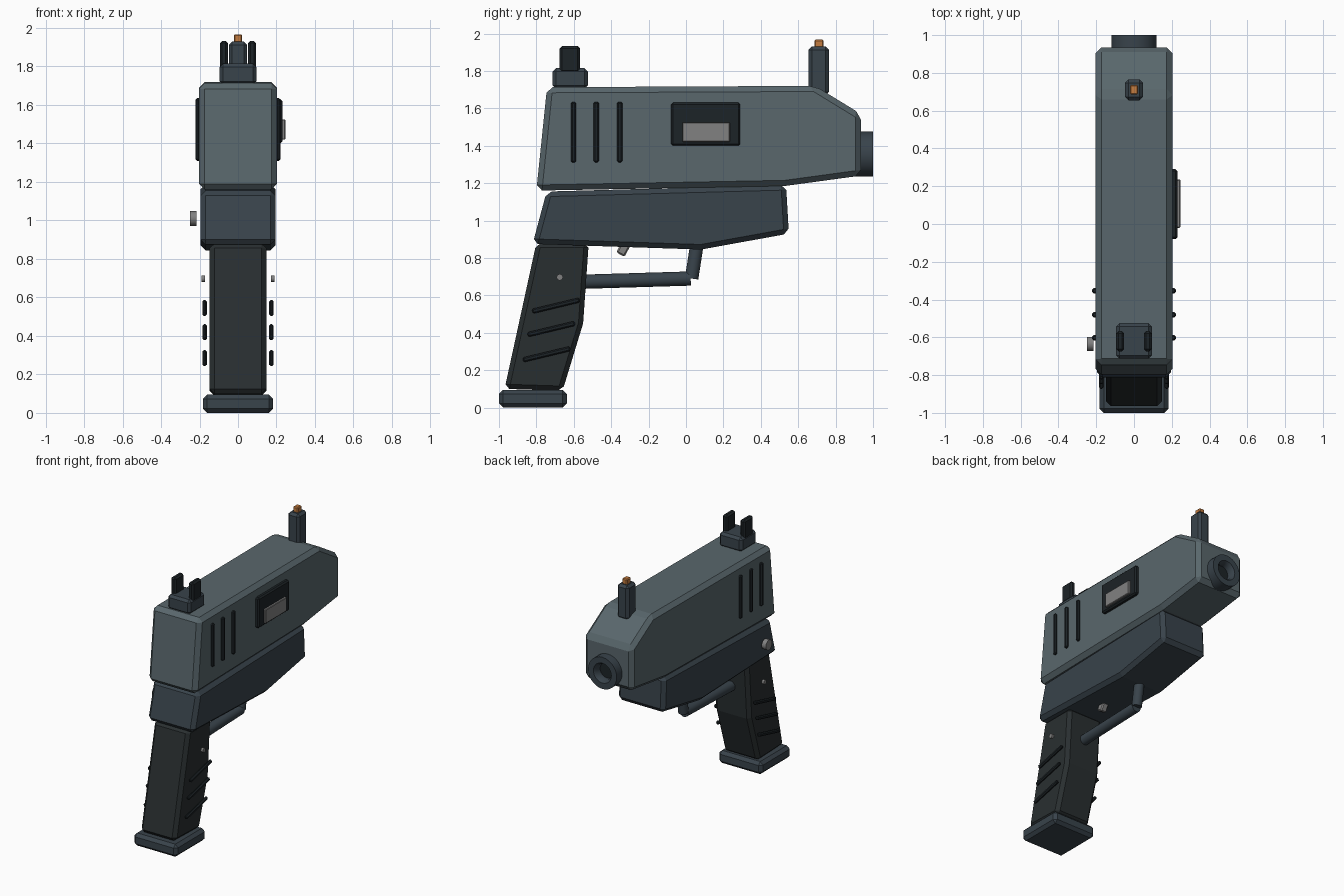
import bpy, bmesh, math
from mathutils import Vector

if "Cube" in bpy.data.objects:
    bpy.data.objects.remove(bpy.data.objects["Cube"])


def material(name, r, g, b):
    m = bpy.data.materials.new(name)
    m.diffuse_color = (r, g, b, 1)
    m.use_nodes = True
    m.node_tree.nodes["Principled BSDF"].inputs["Base Color"].default_value = m.diffuse_color
    return m


STEEL = material("slide_steel", 0.10, 0.135, 0.15)
FRAME = material("frame_grey", 0.04, 0.056, 0.07)
GRIP = material("grip_dark", 0.022, 0.028, 0.03)
BLACK = material("black", 0.012, 0.017, 0.02)
SILVER = material("silver", 0.22, 0.22, 0.22)
ORANGE = material("orange", 0.55, 0.20, 0.05)


def finish(bm, name, mat, bevel=0.0):
    bmesh.ops.recalc_face_normals(bm, faces=bm.faces)
    me = bpy.data.meshes.new(name)
    bm.to_mesh(me)
    bm.free()
    ob = bpy.data.objects.new(name, me)
    bpy.context.collection.objects.link(ob)
    me.materials.append(mat)
    if bevel:
        mod = ob.modifiers.new("Bevel", 'BEVEL')
        mod.width = bevel
        mod.segments = 1
        mod.limit_method = 'ANGLE'
        mod.angle_limit = math.radians(20)
    return ob


def extrude_profile(name, pts, half, mat, bevel):
    """Side profile in (y, z), extruded across x."""
    bm = bmesh.new()
    face = bm.faces.new([bm.verts.new((-half, y, z)) for y, z in pts])
    new = bmesh.ops.extrude_face_region(bm, geom=[face])["geom"]
    verts = [v for v in new if isinstance(v, bmesh.types.BMVert)]
    bmesh.ops.translate(bm, verts=verts, vec=(half * 2, 0, 0))
    return finish(bm, name, mat, bevel)


def box(name, x, y, z, mat, bevel=0.0, tilt=0.0):
    """Box from (min, max) ranges, tilted about x."""
    bm = bmesh.new()
    bmesh.ops.create_cube(bm, size=1)
    bmesh.ops.scale(bm, verts=bm.verts, vec=(x[1] - x[0], y[1] - y[0], z[1] - z[0]))
    ob = finish(bm, name, mat, bevel)
    ob.location = [(r[0] + r[1]) / 2 for r in (x, y, z)]
    ob.rotation_euler.x = tilt
    return ob


def smooth(ob):
    bpy.ops.object.select_all(action='DESELECT')
    bpy.context.view_layer.objects.active = ob
    ob.select_set(True)
    bpy.ops.object.shade_smooth_by_angle(angle=math.radians(35))


def rod(name, a, b, radius, mat, sides=20):
    a, b = Vector(a), Vector(b)
    bm = bmesh.new()
    bmesh.ops.create_cone(bm, cap_ends=True, segments=sides, radius1=radius,
                          radius2=radius, depth=(b - a).length)
    ob = finish(bm, name, mat)
    ob.location = (a + b) / 2
    ob.rotation_euler = (b - a).to_track_quat('Z', 'Y').to_euler()
    smooth(ob)
    return ob


# Main bodies
extrude_profile("slide", [(-0.80, 1.16), (-0.743, 1.713), (0.69, 1.72), (0.935, 1.57),
                          (0.935, 1.24), (0.53, 1.185)], 0.203, STEEL, 0.03)
extrude_profile("frame", [(-0.82, 0.875), (-0.745, 1.155), (0.535, 1.19), (0.55, 0.93),
                          (0.08, 0.845)], 0.195, FRAME, 0.027)
extrude_profile("grip", [(-0.97, 0.10), (-0.80, 0.88), (-0.52, 0.88), (-0.55, 0.45),
                         (-0.66, 0.09)], 0.148, GRIP, 0.025)
box("magazine_base", (-0.182, 0.182), (-1.0, -0.637), (0, 0.095), FRAME, 0.022)

# Muzzle ring, lathed around y
bm = bmesh.new()
profile = [(0.0, 0.94), (0.06, 0.94), (0.06, 0.975), (0.075, 1.0), (0.12, 1.0),
           (0.12, 0.90), (0.0, 0.90)]
vs = [bm.verts.new((r, y, 1.355)) for r, y in profile]
edges = [bm.edges.new(p) for p in zip(vs, vs[1:])]
bmesh.ops.spin(bm, geom=vs + edges, cent=(0, 0, 1.355), axis=(0, 1, 0),
               angle=math.tau, steps=28)
bmesh.ops.remove_doubles(bm, verts=bm.verts, dist=0.0005)
smooth(finish(bm, "muzzle", FRAME))
rod("bore", (0, 0.93, 1.355), (0, 0.945, 1.355), 0.058, BLACK)

# Sights
box("rear_sight_base", (-0.095, 0.095), (-0.713, -0.525), (1.705, 1.815), FRAME, 0.018)
box("front_sight", (-0.048, 0.048), (0.655, 0.765), (1.67, 1.93), FRAME, 0.018)
box("front_sight_tip", (-0.021, 0.021), (0.686, 0.736), (1.91, 1.967), ORANGE, 0.006)

# Ejection port, right side only
box("port_panel", (0.18, 0.23), (-0.08, 0.29), (1.40, 1.63), BLACK, 0.01)
box("port_bolt", (0.21, 0.246), (-0.02, 0.235), (1.42, 1.525), SILVER, 0.004)

# Trigger and guard
rod("guard_bar", (0, -0.58, 0.672), (0, 0.025, 0.69), 0.038, FRAME)
rod("guard_post", (0, 0.03, 0.69), (0, 0.058, 0.87), 0.036, FRAME)
box("trigger", (-0.025, 0.025), (-0.345, -0.295), (0.81, 0.94), SILVER, 0.008, -0.5)

# Safety button, left side only
rod("safety_button", (-0.25, -0.635, 1.01), (-0.215, -0.635, 1.01), 0.038, SILVER)

# Repeated details on both sides
ridges = [(-0.695, 0.545), (-0.72, 0.42), (-0.745, 0.285)]
for side, label in ((-1, "left"), (1, "right")):
    def across(a, b):
        return tuple(sorted((side * a, side * b)))
    box(f"rear_sight_post_{label}", across(0.052, 0.094), (-0.675, -0.567),
        (1.79, 1.933), BLACK, 0.012)
    for i, y in enumerate((-0.602, -0.48, -0.354)):
        box(f"slide_groove_{label}_{i}", across(0.196, 0.222), (y - 0.014, y + 0.014),
            (1.31, 1.635), BLACK, 0.008)
    for i, (y, z) in enumerate(ridges):
        box(f"grip_ridge_{label}_{i}", across(0.162, 0.184), (y - 0.13, y + 0.13),
            (z - 0.013, z + 0.013), BLACK, 0.007, math.radians(13.5))
    rod(f"grip_pin_{label}", (side * 0.172, -0.675, 0.697), (side * 0.19, -0.675, 0.697),
        0.017, SILVER, 14)
